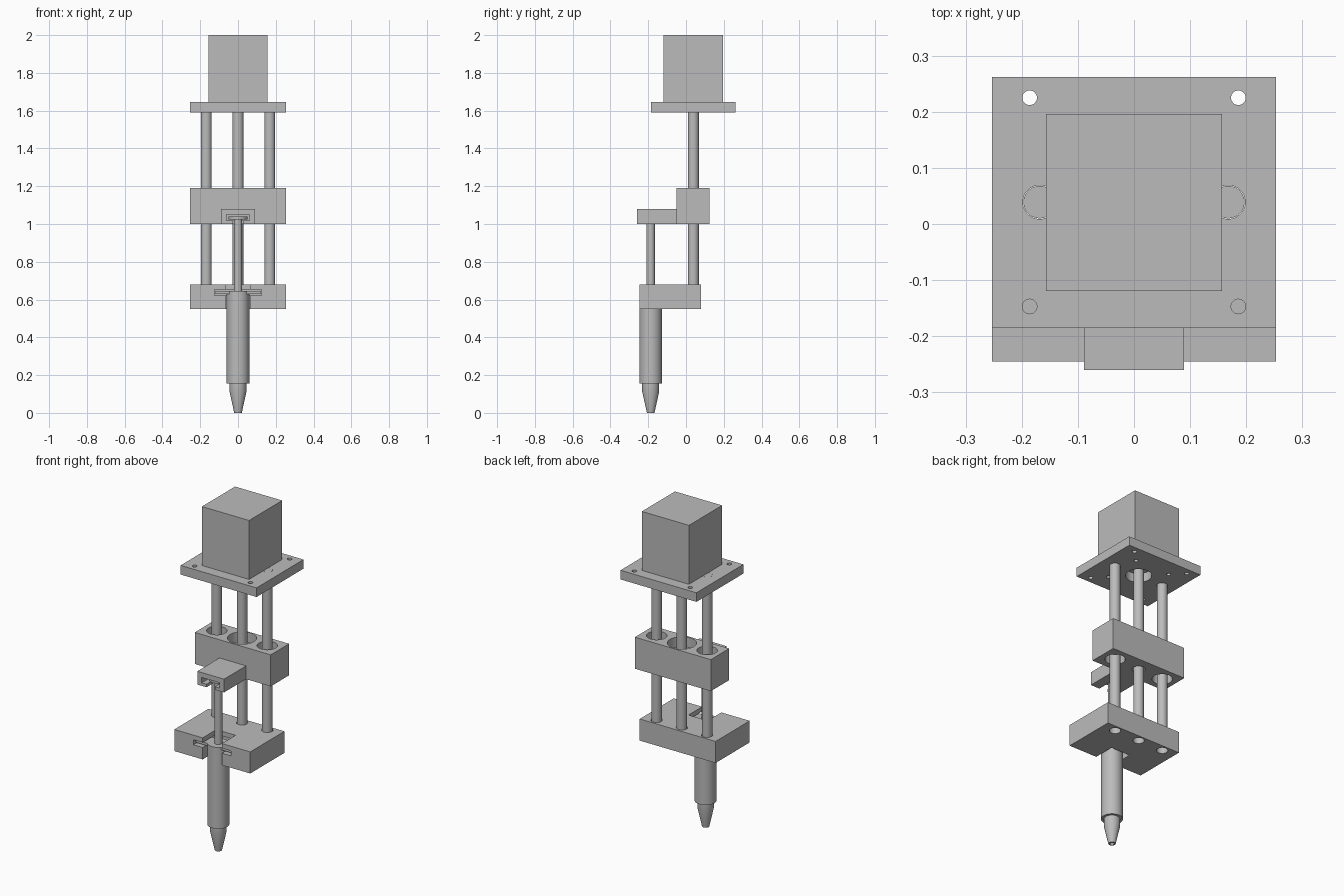
import bpy
import bmesh
import math

cube = bpy.data.objects.get("Cube")
if cube:
    bpy.data.objects.remove(cube, do_unlink=True)

grey = bpy.data.materials.new("plain grey")
grey.use_nodes = True
COLOR = (0.5, 0.5, 0.5, 1)
grey.diffuse_color = COLOR
grey.node_tree.nodes["Principled BSDF"].inputs["Base Color"].default_value = COLOR

AXIS_Y = 0.039     # rods and motor
SYRINGE_Y = -0.187


def box(name, x0, x1, y0, y1, z0, z1):
    bm = bmesh.new()
    bmesh.ops.create_cube(bm, size=1)
    for v in bm.verts:
        v.co = (x1 if v.co.x > 0 else x0, y1 if v.co.y > 0 else y0, z1 if v.co.z > 0 else z0)
    return finish(name, bm)


def lathe(name, x, y, profile, sides=40):
    """Closed solid of revolution; a closed loop makes a hollow shape."""
    bm = bmesh.new()
    rings = []
    for r, z in profile:
        rings.append([bm.verts.new((x + r * math.cos(math.tau * i / sides),
                                    y + r * math.sin(math.tau * i / sides), z))
                      for i in range(sides)])
    for a, b in zip(rings, rings[1:]):
        for i in range(sides):
            j = (i + 1) % sides
            bm.faces.new((a[i], a[j], b[j], b[i]))
    bm.faces.new(rings[0][::-1])
    bm.faces.new(rings[-1])
    bmesh.ops.recalc_face_normals(bm, faces=bm.faces)
    return finish(name, bm)


def rod(name, x, y, r, z0, z1):
    return lathe(name, x, y, [(r, z0), (r, z1)])


def finish(name, bm):
    mesh = bpy.data.meshes.new(name)
    bm.to_mesh(mesh)
    bm.free()
    mesh.materials.append(grey)
    obj = bpy.data.objects.new(name, mesh)
    bpy.context.collection.objects.link(obj)
    return obj


def activate(obj):
    bpy.ops.object.select_all(action='DESELECT')
    obj.select_set(True)
    bpy.context.view_layer.objects.active = obj


def cut(obj, cutters):
    activate(obj)
    for c in cutters:
        c.hide_render = True
        mod = obj.modifiers.new("cut", 'BOOLEAN')
        mod.operation = 'DIFFERENCE'
        mod.solver = 'EXACT'
        mod.object = c
        bpy.ops.object.modifier_apply(modifier=mod.name)
        bpy.data.objects.remove(c, do_unlink=True)


SIDES = (-1, 1)
ROD_X = 0.168

# Motor and its mounting plate
box("motor", -0.157, 0.157, -0.119, 0.196, 1.645, 2.0)
plate = box("motor_plate", -0.253, 0.253, -0.185, 0.262, 1.59, 1.645)
holes = [rod("hole", 0, AXIS_Y, 0.072, 1.5, 1.7)]
for sx in SIDES:
    holes.append(rod("hole", sx * ROD_X, AXIS_Y, 0.03, 1.5, 1.7))
    for sy in SIDES:
        for d, r in ((0.186, 0.013), (0.116, 0.012)):
            holes.append(rod("hole", sx * d, AXIS_Y + sy * d, r, 1.5, 1.7))
cut(plate, holes)

# Guide rods and lead screw
for name, x in (("right_guide_rod", -ROD_X), ("lead_screw", 0), ("left_guide_rod", ROD_X)):
    rod(name, x, AXIS_Y, 0.029, 0.6, 1.645)

# Sliding carriage with bearing bores and a stepped nut pocket
carriage = box("carriage", -0.253, 0.253, -0.05, 0.125, 1.0, 1.19)
holes = [rod("bore", s * ROD_X, AXIS_Y, 0.056, 0.9, 1.3) for s in SIDES]
holes.append(lathe("pocket", 0, AXIS_Y, [(0.036, 0.9), (0.036, 1.13), (0.08, 1.13), (0.08, 1.3)]))
cut(carriage, holes)

# Pusher arm with a T slot holding the plunger head
arm = box("pusher_arm", -0.089, 0.089, -0.26, -0.05, 1.0, 1.08)
cut(arm, [box("slot", -0.06, 0.06, -0.3, -0.125, 1.018, 1.05),
          box("slot", -0.028, 0.028, -0.3, -0.155, 0.95, 1.03)])

# Base block with rod holes and a stepped syringe slot
base = box("syringe_holder", -0.253, 0.253, -0.245, 0.08, 0.55, 0.68)
holes = [rod("hole", x, AXIS_Y, 0.031, 0.5, 0.7) for x in (-ROD_X, 0, ROD_X)]
holes.append(box("slot", -0.064, 0.064, -0.3, -0.115, 0.5, 0.75))
holes.append(box("slot", -0.125, 0.125, -0.3, -0.1, 0.622, 0.652))
cut(base, holes)

# Syringe barrel, finger flange and hollow tip
rod("barrel", 0, SYRINGE_Y, 0.06, 0.155, 0.645)
box("finger_flange", -0.12, 0.12, SYRINGE_Y - 0.04, SYRINGE_Y + 0.04, 0.63, 0.645)
lathe("nozzle", 0, SYRINGE_Y,
      [(0.012, 0.05), (0.012, 0), (0.02, 0), (0.045, 0.113), (0.045, 0.156)])

# Plunger
lathe("plunger", 0, SYRINGE_Y, [(0.022, 0.64), (0.022, 1.025), (0.05, 1.025), (0.05, 1.04)])

for obj in bpy.context.collection.objects:
    if obj.type == 'MESH' and obj.data.materials and obj.data.materials[0] == grey:
        activate(obj)
        bpy.ops.object.shade_smooth_by_angle(angle=math.radians(30))
